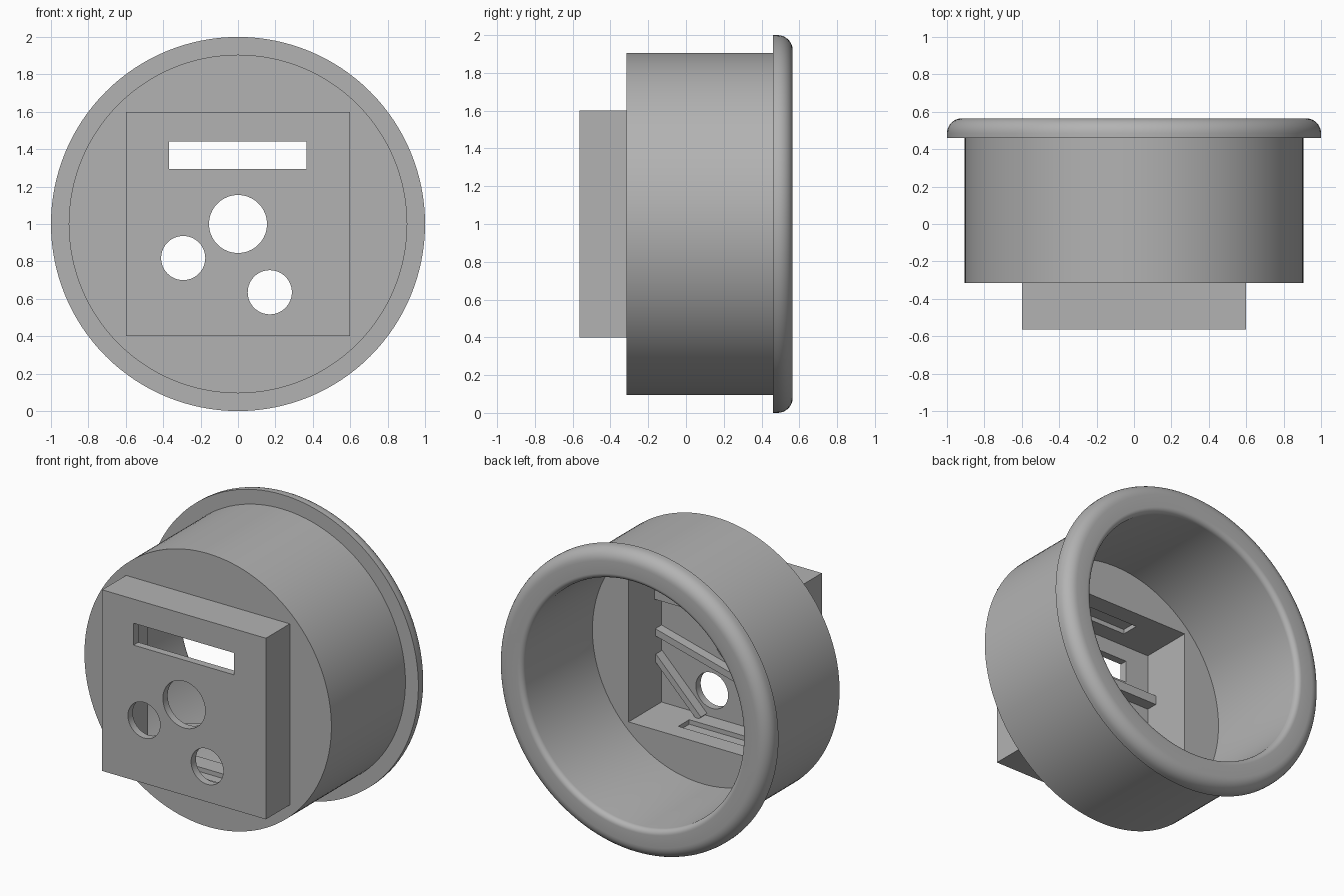
import bpy, bmesh, math
from mathutils import Matrix, Vector

old = bpy.data.objects.get("Cube")
if old:
    bpy.data.objects.remove(old)

grey = bpy.data.materials.new("plain grey")
grey.use_nodes = True
COLOUR = (0.45, 0.45, 0.45, 1)
grey.diffuse_color = COLOUR
grey.node_tree.nodes["Principled BSDF"].inputs["Base Color"].default_value = COLOUR


def finish(name, bm):
    bmesh.ops.recalc_face_normals(bm, faces=bm.faces)
    mesh = bpy.data.meshes.new(name)
    bm.to_mesh(mesh)
    bm.free()
    mesh.materials.append(grey)
    ob = bpy.data.objects.new(name, mesh)
    bpy.context.collection.objects.link(ob)
    return ob


def block(name, x0, x1, y0, y1, z0, z1):
    bm = bmesh.new()
    size = Vector((x1 - x0, y1 - y0, z1 - z0))
    mid = Vector((x0 + x1, y0 + y1, z0 + z1)) / 2
    bmesh.ops.create_cube(bm, size=1, matrix=Matrix.Translation(mid) @ Matrix.Diagonal(size.to_4d()))
    return finish(name, bm)


def rod(name, x, z, radius):
    bm = bmesh.new()
    place = Matrix.Translation((x, -0.5, z)) @ Matrix.Rotation(math.pi / 2, 4, "X")
    bmesh.ops.create_cone(bm, cap_ends=True, segments=64, radius1=radius,
                          radius2=radius, depth=0.3, matrix=place)
    return finish(name, bm)


def lathe(name, profile):
    # revolve (radius, y) points about the horizontal axis at z = 1
    bm = bmesh.new()
    verts = [bm.verts.new((r, y, 1)) for r, y in profile]
    edges = [bm.edges.new(pair) for pair in zip(verts, verts[1:])]
    bmesh.ops.spin(bm, geom=verts + edges, cent=(0, 0, 1), axis=(0, 1, 0),
                   angle=math.tau, steps=128, use_duplicate=False)
    bmesh.ops.remove_doubles(bm, verts=bm.verts, dist=0.0005)
    return finish(name, bm)


def combine(target, tool, operation):
    mod = target.modifiers.new("cut", "BOOLEAN")
    mod.operation, mod.object, mod.solver = operation, tool, "EXACT"
    bpy.context.view_layer.objects.active = target
    bpy.ops.object.modifier_apply(modifier=mod.name)
    bpy.data.objects.remove(tool)


def fillet(r, y, radius, start, steps=8):
    angles = [start - math.pi / 2 * i / steps for i in range(steps + 1)]
    return [(r + radius * math.cos(a), y + radius * math.sin(a)) for a in angles]


# Open drum with a rounded flange at the back
BORE, FLOOR, BACK = 0.805, -0.17, 0.565
inner = fillet(BORE + 0.035, BACK - 0.035, 0.035, math.pi)
outer = fillet(0.92, BACK - 0.08, 0.08, math.pi / 2)
drum = lathe("drum_housing", [(0, FLOOR), (BORE, FLOOR)] + inner + outer
             + [(1, 0.46), (0.905, 0.46), (0.905, -0.315), (0, -0.315)])

# Square front box and its pocket
combine(drum, block("front_box", -0.6, 0.6, -0.565, -0.25, 0.4, 1.6), "UNION")
P, PLATE = 0.54, -0.515
combine(drum, block("pocket", -P, P, PLATE, 0, 1 - P, 1 + P), "DIFFERENCE")

# Openings through the front plate
combine(drum, block("window", -0.37, 0.365, -0.7, -0.4, 1.295, 1.44), "DIFFERENCE")
for x, z, radius in ((0, 1, 0.155), (-0.293, 0.818, 0.118), (0.17, 0.635, 0.118)):
    combine(drum, rod("hole", x, z, radius), "DIFFERENCE")

# Blind clip slots in the pocket floor and ceiling
for side in (-1, 1):
    low, high = sorted((1 + side * 0.5, 1 + side * 0.57))
    combine(drum, block("clip_slot", -0.26, 0.26, -0.405, -0.29, low, high), "DIFFERENCE")

bpy.ops.object.select_all(action="DESELECT")
drum.select_set(True)
bpy.context.view_layer.objects.active = drum
bpy.ops.object.shade_smooth_by_angle(angle=math.radians(30))


def rib(name, start, end, width, depth):
    # straight rib standing on the inside of the front plate
    a, b = Vector(start), Vector(end)
    d = b - a
    mid = (a + b) / 2
    bm = bmesh.new()
    place = (Matrix.Translation((mid.x, PLATE + depth / 2 - 0.005, 1 + mid.y))
             @ Matrix.Rotation(-math.atan2(d.y, d.x), 4, "Y")
             @ Matrix.Diagonal((d.length, depth, width, 1)))
    bmesh.ops.create_cube(bm, size=1, matrix=place)
    return finish(name, bm)


# Ribs inside the pocket
rib("window_rib", (-0.55, 0.2), (0.55, 0.2), 0.06, 0.08)
rib("socket_rib", (0.55, -0.05), (-0.1, -0.22), 0.045, 0.07)
rib("corner_rib", (0.55, -0.21), (0.22, -0.54), 0.04, 0.07)
